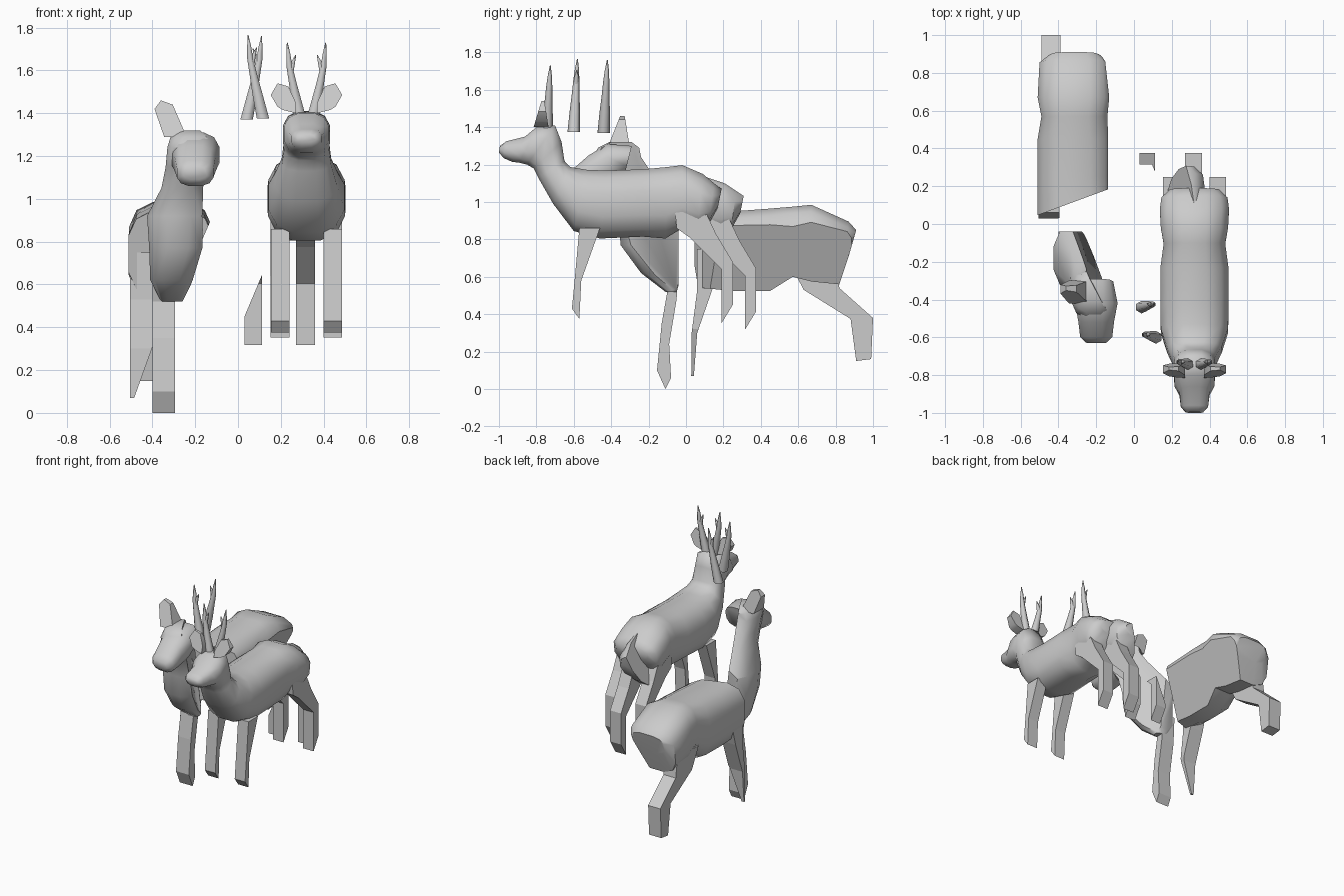
import bpy, bmesh
from math import sin, cos, pi, copysign
from mathutils import Vector as V

if "Cube" in bpy.data.objects:
    bpy.data.objects.remove(bpy.data.objects["Cube"])


def finish(name, bm, angle=0, cuts=()):
    # each cut is (point, normal); the side the normal points to is removed and capped
    bmesh.ops.recalc_face_normals(bm, faces=bm.faces)
    for co, no in cuts:
        r = bmesh.ops.bisect_plane(bm, geom=bm.verts[:] + bm.edges[:] + bm.faces[:],
                                   plane_co=V(co), plane_no=V(no).normalized(), clear_outer=True)
        edges = [e for e in r['geom_cut'] if isinstance(e, bmesh.types.BMEdge)]
        if edges:
            bmesh.ops.contextual_create(bm, geom=edges)
    bmesh.ops.recalc_face_normals(bm, faces=bm.faces)
    me = bpy.data.meshes.new(name)
    bm.to_mesh(me)
    bm.free()
    ob = bpy.data.objects.new(name, me)
    bpy.context.collection.objects.link(ob)
    if angle:
        bpy.ops.object.select_all(action='DESELECT')
        ob.select_set(True)
        bpy.context.view_layer.objects.active = ob
        bpy.ops.object.shade_smooth_by_angle(angle=angle)
    return ob


def bridge(bm, loops):
    n = len(loops[0])
    for a, b in zip(loops, loops[1:]):
        for i in range(n):
            bm.faces.new((a[i], a[(i + 1) % n], b[(i + 1) % n], b[i]))
    bm.faces.new(loops[0])
    bm.faces.new(loops[-1])


def loft(name, rings, n=12, e=0.78, cuts=()):
    # rings are (centre, half-axis u, half-axis v) superellipses
    bm = bmesh.new()
    s = lambda t: copysign(abs(t) ** e, t) / cos(pi / n) ** e
    loops = []
    for c, u, v in rings:
        angles = [2 * pi * (i + 0.5) / n for i in range(n)]
        loops.append([bm.verts.new(V(c) + V(u) * s(cos(a)) + V(v) * s(sin(a))) for a in angles])
    bridge(bm, loops)
    return finish(name, bm, 0.7 if cuts else 1.3, cuts)


def spine(cx, pairs, off=(0, 0, 0)):
    # rings from (bottom y, bottom z, top y, top z, half width)
    out = []
    for yb, zb, yt, zt, w in pairs:
        b, t = V((cx, yb, zb)) + V(off), V((cx, yt, zt)) + V(off)
        out.append(((b + t) / 2, (w, 0, 0), (t - b) / 2))
    return out


def leg(name, x0, x1, side, off=(0, 0), cuts=()):
    # side outline in y,z extruded across x
    bm = bmesh.new()
    bridge(bm, [[bm.verts.new((x, y + off[0], z + off[1])) for y, z in side] for x in (x0, x1)])
    return finish(name, bm, 0, cuts)


def ear(name, outline, cx, cy, sx, thick, lean):
    # outline in x,z given thickness that tapers towards the tip
    bm = bmesh.new()
    z0, z1 = min(p[1] for p in outline), max(p[1] for p in outline)
    loops = []
    for side in (-1, 1):
        loop = []
        for x, z in outline:
            k = (z - z0) / (z1 - z0)
            loop.append(bm.verts.new((cx + sx * x, cy + lean * k + side * thick * (1 - .8 * k), z)))
        loops.append(loop)
    bridge(bm, loops)
    return finish(name, bm, 0.6)


def antler(name, cx, y, dz, s):
    beam = [(.02, 1.34, .029), (.045, 1.45, .024), (.064, 1.54, .018),
            (.08, 1.62, .014), (.085, 1.68, .009), (.09, 1.73, .002)]
    tine = [(.074, 1.585, .012), (.062, 1.64, .009), (.05, 1.672, .002)]
    for part, path in (("beam", beam), ("tine", tine)):
        loft(f"{name}_{part}", [((cx + s * dx, y + (z - 1.34) * .05, z + dz), (r, 0, 0), (0, r, 0))
                                for dx, z, r in path], 6, 1)


# ---- upright stag ----
CX = 0.32
rump = [(.17, .97, .19, 1.07, .13), (.12, .88, .15, 1.10, .175), (.06, .835, .09, 1.15, .183),
        (-.02, .86, -.02, 1.197, .178), (-.11, .805, -.1, 1.187, .163)]
fore = [(-.23, .815, -.23, 1.175, .18), (-.46, .805, -.42, 1.168, .181), (-.60, .845, -.53, 1.172, .178),
        (-.71, .99, -.62, 1.187, .145), (-.79, 1.13, -.65, 1.22, .115), (-.815, 1.18, -.665, 1.32, .105),
        (-.85, 1.20, -.70, 1.41, .11), (-.89, 1.21, -.80, 1.40, .105), (-.93, 1.215, -.86, 1.35, .08),
        (-.975, 1.235, -.96, 1.325, .072), (-1, 1.265, -.995, 1.30, .045)]
loft("stag_body", spine(CX, rump + fore))

front_side = [(-.57, .86), (-.46, .86), (-.535, .65), (-.56, .58), (-.57, .375), (-.61, .43), (-.59, .64)]
hind_side = [(-.06, .96), (.09, .98), (.16, .83), (.25, .68), (.25, .45), (.19, .352),
             (.19, .64), (.02, .81), (-.05, .86)]
ear_shape = [(.05, 1.40), (.11, 1.415), (.135, 1.43), (.167, 1.485), (.135, 1.54), (.085, 1.525), (.05, 1.45)]
for label, s in (("left", 1), ("right", -1)):
    leg(f"stag_front_leg_{label}", CX + s * .165, CX + s * .08, front_side)
    leg(f"stag_hind_leg_{label}", CX + s * .167, CX + s * .08, hind_side)
    ear(f"stag_ear_{label}", ear_shape, CX, -.775, s, .04, .01)
    antler(f"stag_antler_{label}", CX, -.745, 0, s)

# ---- loose fragments of another stag, all sheared by one slanted plane ----
shear = ((.03, .3, .45), (-2.375, 0, 1))
antler("loose_antler_rear", .02, -.44, .03, 1)
antler("loose_antler_front", .137, -.60, .035, -1)
loft("loose_rump", spine(.19, rump[:4], (0, .12, -.03)), cuts=[shear])
leg("loose_hind_leg", .27, .36, hind_side, (.125, -.035))
leg("loose_hind_leg_end", .03, .112, hind_side, (.125, -.035), [shear])

# ---- broken doe: body sheared along one side ----
doe = [(.87, .71, .91, .85, .13), (.82, .56, .87, .895, .185), (.67, .575, .67, .985, .195),
       (.57, .60, .57, .975, .175), (.45, .525, .45, .965, .195), (.25, .525, .25, .95, .197),
       (-.02, .55, -.02, .94, .197)]
loft("doe_body", spine(-.315, doe), e=.65,
     cuts=[((-.123, 0, .91), (.39, 0, -.17)), ((-.5, .05, 0), (.14, -.38, 0))])
doe_hind = [(.55, .68), (.80, .68), (.82, .54), (1.0, .38), (.99, .16), (.91, .15), (.88, .375), (.63, .53)]
leg("doe_hind_leg", -.49, -.39, doe_hind)
doe_front = [(-.14, .68), (-.04, .68), (-.05, .48), (-.09, .24), (-.08, .06), (-.11, 0),
             (-.155, .1), (-.13, .35), (-.10, .52)]
leg("doe_front_leg_left", -.40, -.295, doe_front)
doe_other = [(.06, .75), (.2, .75), (.14, .53), (.06, .3), (.042, .07), (.028, .07), (.03, .3), (.06, .53)]
leg("doe_front_leg_right", -.505, -.395, doe_other, cuts=[((-.395, 0, .32), (.25, 0, -.09))])

# doe chest and neck, sliced behind and along the right
neck = [(.52, -.31, -.08, .05, .03), (.62, -.31, -.13, .10, .11), (.77, -.28, -.18, .135, .17),
        (.92, -.275, -.18, .15, .18), (1.05, -.25, -.25, .108, .15), (1.15, -.23, -.32, .108, .14),
        (1.24, -.215, -.37, .115, .13), (1.29, -.215, -.36, .10, .11), (1.32, -.215, -.35, .06, .06)]
loft("doe_neck", [((x, y, z), (a, 0, 0), (0, b, 0)) for z, x, y, a, b in neck],
     cuts=[((-.2, -.26, .9), (.42, .22, .05)), ((0, -.04, 0), (0, 1, 0))])
head = [(-.33, 1.14, -.29, 1.30, .09), (-.42, 1.10, -.42, 1.31, .113), (-.50, 1.07, -.52, 1.25, .095),
        (-.59, 1.06, -.60, 1.18, .085), (-.625, 1.09, -.63, 1.15, .055)]
loft("doe_head", spine(-.20, head))
doe_ear = [(-.24, 1.29), (-.345, 1.29), (-.39, 1.42), (-.36, 1.46), (-.305, 1.44)]
ear("doe_ear", doe_ear, 0, -.36, 1, .06, .02)
